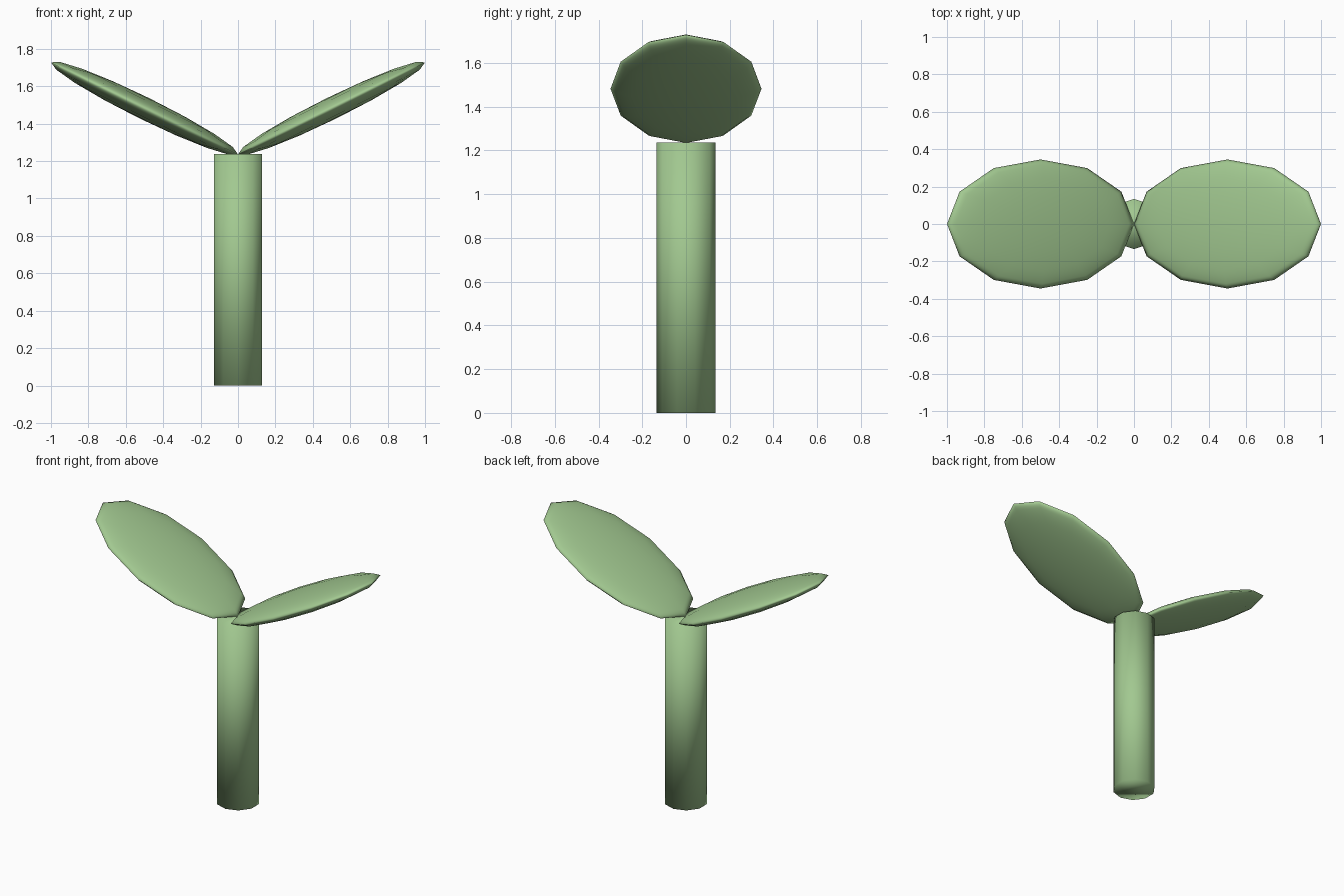
import bpy
import math

if "Cube" in bpy.data.objects:
    bpy.data.objects.remove(bpy.data.objects["Cube"])

green = bpy.data.materials.new("leaf_green")
green.diffuse_color = (0.36, 0.58, 0.28, 1)
green.use_nodes = True
green.node_tree.nodes["Principled BSDF"].inputs["Base Color"].default_value = green.diffuse_color


def finish(obj, name):
    obj.name = name
    obj.data.materials.append(green)
    bpy.ops.object.shade_smooth()


# Stem: ten-sided cylinder
STEM_H = 1.237
bpy.ops.mesh.primitive_cylinder_add(vertices=10, radius=0.134, depth=STEM_H,
                                    location=(0, 0, STEM_H / 2))
finish(bpy.context.object, "stem")

# Leaves: flattened spheres tilted upwards, meeting at the stem top
TILT = math.radians(26.2)
for side, name in ((1, "right_leaf"), (-1, "left_leaf")):
    bpy.ops.mesh.primitive_uv_sphere_add(segments=12, ring_count=8, radius=1,
                                         location=(0.5 * side, 0, 1.482),
                                         rotation=(0, -TILT * side, 0))
    leaf = bpy.context.object
    leaf.scale = (0.557, 0.345, 0.06)
    finish(leaf, name)
